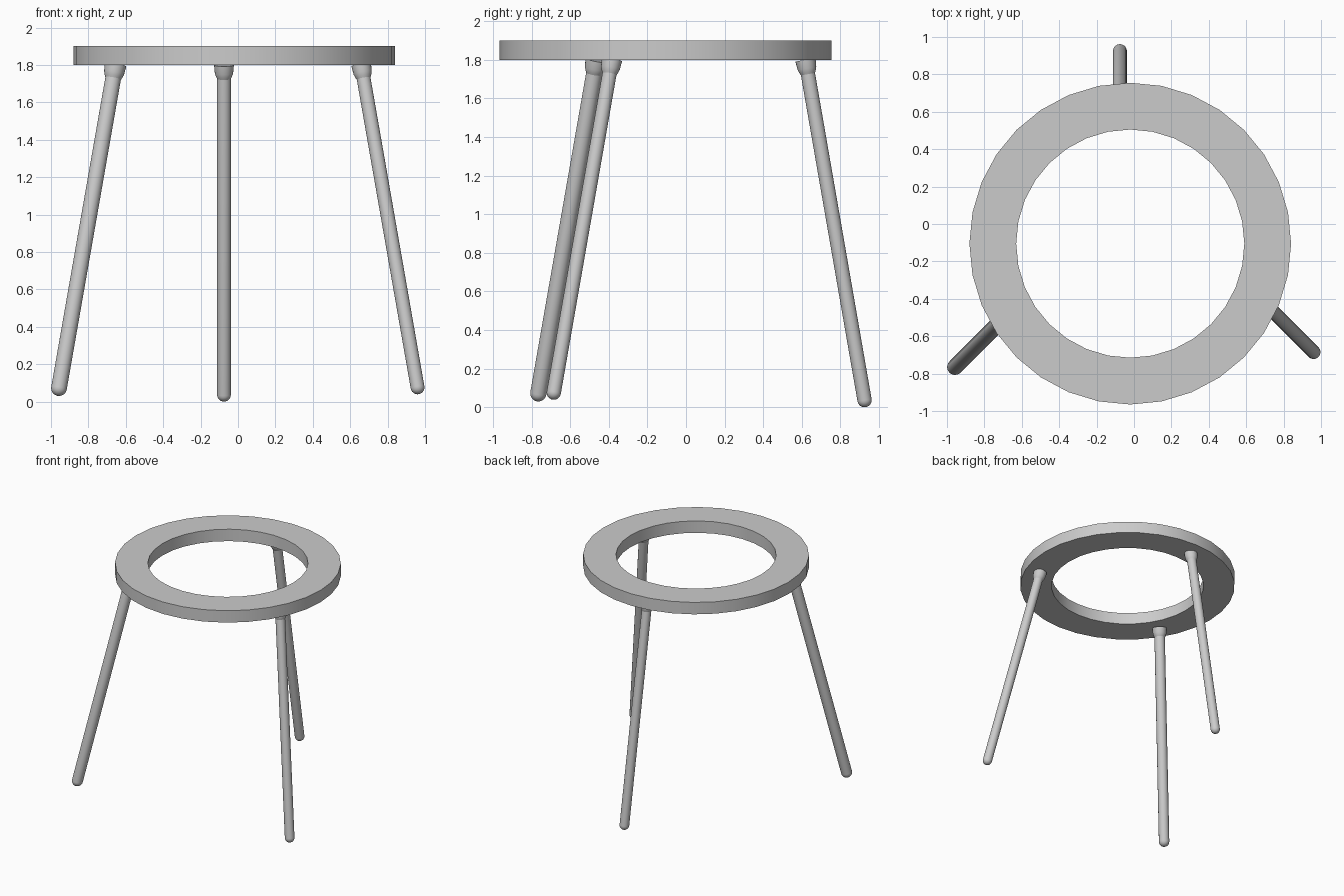
import bpy, bmesh
from math import sin, cos, pi, tau
from mathutils import Vector

if "Cube" in bpy.data.objects:
    bpy.data.objects.remove(bpy.data.objects["Cube"])


def lathe(name, profile, steps, closed=False):
    """Revolve (radius, height) points around z."""
    bm = bmesh.new()
    vs = [bm.verts.new((r, 0, z)) for r, z in profile]
    es = [bm.edges.new(p) for p in zip(vs, vs[1:])]
    if closed:
        es.append(bm.edges.new((vs[-1], vs[0])))
    bmesh.ops.spin(bm, geom=vs + es, cent=(0, 0, 0), axis=(0, 0, 1),
                   angle=tau, steps=steps, use_duplicate=False)
    bmesh.ops.remove_doubles(bm, verts=bm.verts, dist=1e-4)
    bmesh.ops.recalc_face_normals(bm, faces=bm.faces)
    mesh = bpy.data.meshes.new(name)
    bm.to_mesh(mesh)
    bm.free()
    ob = bpy.data.objects.new(name, mesh)
    bpy.context.collection.objects.link(ob)
    bpy.context.view_layer.objects.active = ob
    ob.select_set(True)
    bpy.ops.object.shade_smooth_by_angle(angle=0.6)
    ob.select_set(False)
    return ob


def place(ob, foot, top):
    ob.location = foot
    ob.rotation_mode = 'QUATERNION'
    ob.rotation_quaternion = (top - foot).to_track_quat('Z', 'Y')


def leg(side, foot, top, r):
    foot, top = Vector(foot), Vector(top)
    length = (top - foot).length
    # Rod with a rounded foot
    rod = [(r * sin(a), -r * cos(a)) for a in (i * pi / 12 for i in range(7))]
    place(lathe(side + "_leg", rod + [(r, length), (0, length)], 24), foot, top)
    # Flared joint under the ring
    cap = [(0, -0.085), (r * 0.9, -0.083), (r + 0.005, -0.065), (r + 0.012, -0.045),
           (r + 0.016, 0.0), (0, 0.0)]
    place(lathe(side + "_joint", [(a, length + b) for a, b in cap], 24), foot, top)


# Flat ring top
ring = lathe("ring_top", [(0.61, 1.80), (0.86, 1.80), (0.86, 1.90), (0.61, 1.90)],
             32, closed=True)
ring.location = (-0.02, -0.105, 0)

# Splayed legs
leg("back", (-0.075, 0.925, 0.037), (-0.075, 0.619, 1.80), 0.037)
leg("left", (-0.957, -0.765, 0.072), (-0.655, -0.463, 1.80), 0.042)
leg("right", (0.96, -0.685, 0.076), (0.659, -0.384, 1.80), 0.037)
